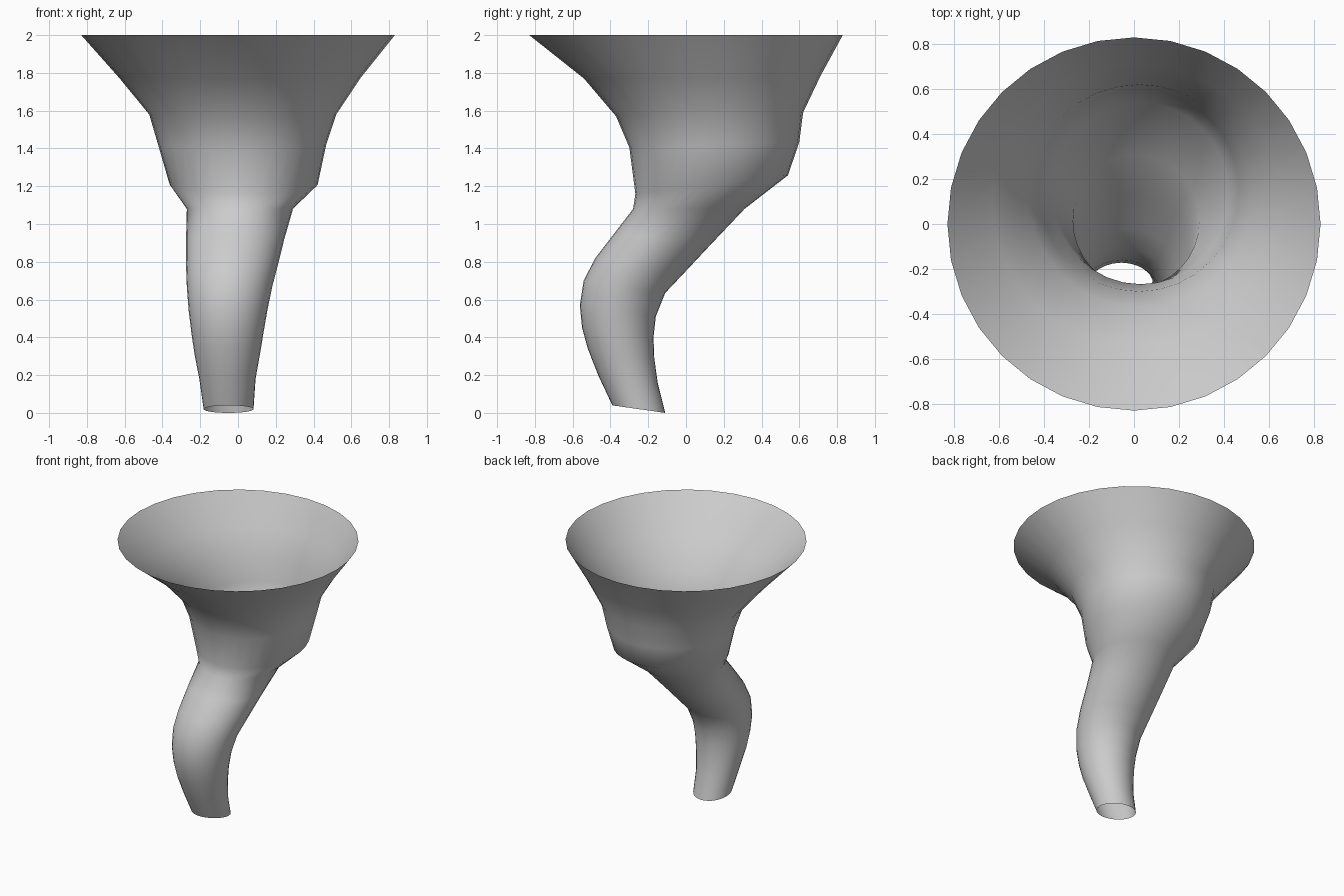
import bpy, bmesh
from math import cos, sin, tau

SIDES = 32
# ring: centre x, half width, front y, front z, back y, back z
RINGS = [
    (-0.05, 0.132, -0.39, 0.04, -0.11, 0.00),
    (-0.056, 0.149, -0.465, 0.20, -0.15, 0.16),
    (-0.057, 0.174, -0.52, 0.34, -0.168, 0.29),
    (-0.056, 0.191, -0.55, 0.45, -0.172, 0.40),
    (-0.053, 0.208, -0.562, 0.57, -0.16, 0.51),
    (-0.045, 0.226, -0.542, 0.70, -0.11, 0.635),
    (-0.033, 0.242, -0.48, 0.82, -0.02, 0.73),
    (-0.015, 0.26, -0.38, 0.95, 0.13, 0.89),
    (0.01, 0.281, -0.28, 1.08, 0.31, 1.08),
    (0.03, 0.392, -0.268, 1.16, 0.54, 1.258),
    (0.022, 0.445, -0.30, 1.405, 0.60, 1.435),
    (0.025, 0.495, -0.37, 1.57, 0.62, 1.59),
    (0.01, 0.64, -0.54, 1.77, 0.71, 1.78),
    (0.0, 0.83, -0.83, 2.0, 0.83, 2.0),
]

# open twisting funnel, lofted through the tilted rings
bm = bmesh.new()
loops = []
for cx, rx, yf, zf, yb, zb in RINGS:
    loop = []
    for i in range(SIDES):
        a = tau * i / SIDES
        t = (1 + sin(a)) / 2
        loop.append(bm.verts.new((cx + rx * cos(a), yf + (yb - yf) * t, zf + (zb - zf) * t)))
    loops.append(loop)
for lo, hi in zip(loops, loops[1:]):
    for i in range(SIDES):
        j = (i + 1) % SIDES
        bm.faces.new((lo[i], lo[j], hi[j], hi[i])).smooth = True

mesh = bpy.data.meshes.new("whirlwind_funnel")
bm.to_mesh(mesh)
bm.free()
bpy.context.collection.objects.link(bpy.data.objects.new("whirlwind_funnel", mesh))
